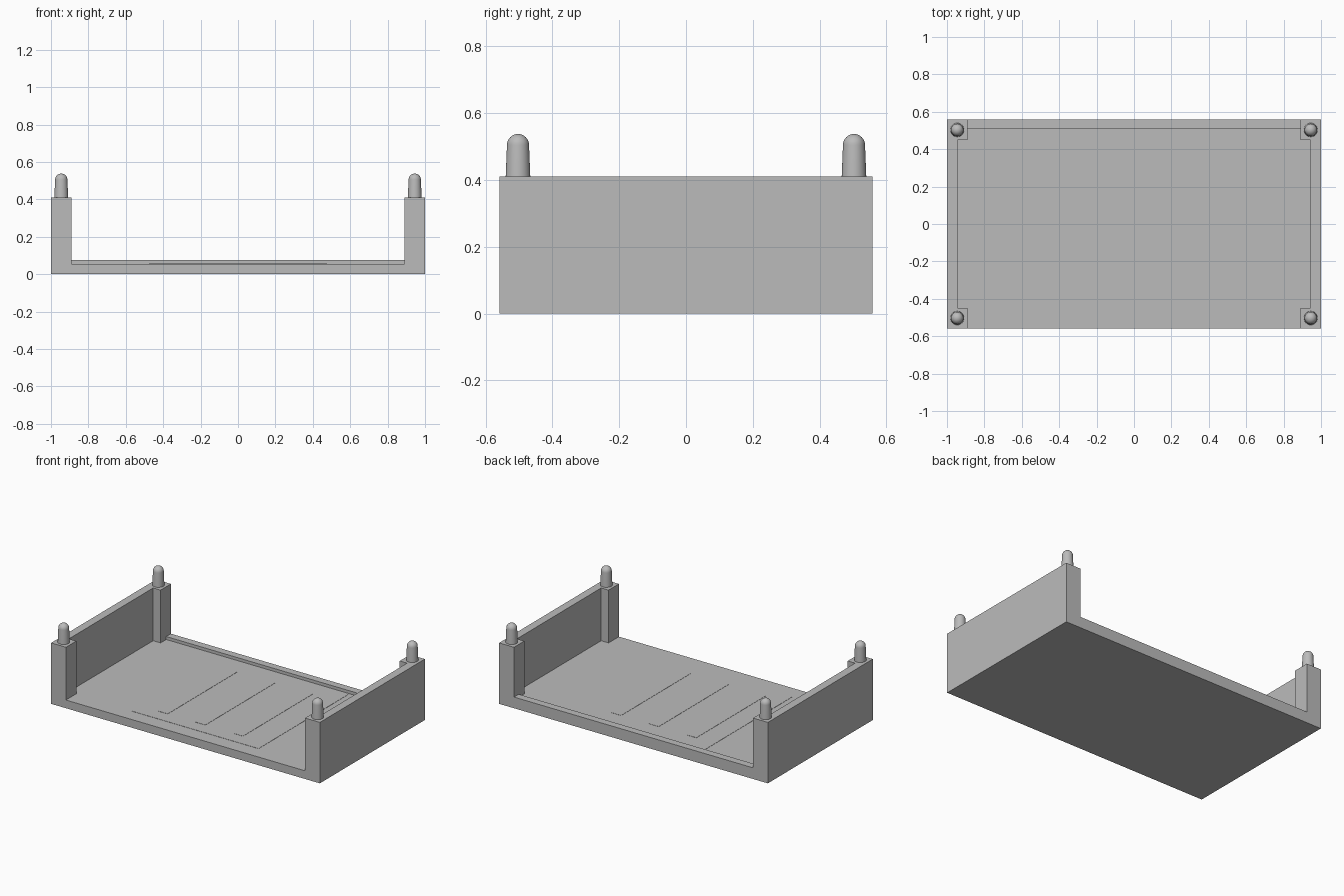
import bpy, bmesh, math

cube = bpy.data.objects.get("Cube")
if cube:
    bpy.data.objects.remove(cube, do_unlink=True)

grey = bpy.data.materials.new("plain grey")
grey.use_nodes = True
GREY = (0.5, 0.5, 0.5, 1)
grey.diffuse_color = GREY
grey.node_tree.nodes["Principled BSDF"].inputs["Base Color"].default_value = GREY

HALF_X, HALF_Y = 1.0, 0.558
WALL, POST = 0.055, 0.11
FLOOR, LIP, TOP = 0.055, 0.075, 0.41


def finish(name, bm):
    bmesh.ops.recalc_face_normals(bm, faces=bm.faces)
    mesh = bpy.data.meshes.new(name)
    bm.to_mesh(mesh)
    bm.free()
    mesh.materials.append(grey)
    obj = bpy.data.objects.new(name, mesh)
    bpy.context.collection.objects.link(obj)
    return obj


def extrude(bm, faces, height):
    new = bmesh.ops.extrude_face_region(bm, geom=faces)["geom"]
    verts = [v for v in new if isinstance(v, bmesh.types.BMVert)]
    bmesh.ops.translate(bm, verts=verts, vec=(0, 0, height))


def add_plate(name, x0, x1, y0, y1, z0, z1):
    bm = bmesh.new()
    bmesh.ops.create_cube(bm, size=1)
    for v in bm.verts:
        v.co = (x1 if v.co.x > 0 else x0, y1 if v.co.y > 0 else y0, z1 if v.co.z > 0 else z0)
    return finish(name, bm)


# Tray: a plan grid thickened into a floor, with walls, posts and back lip pulled up
xs = [-HALF_X, -HALF_X + WALL, -HALF_X + POST, HALF_X - POST, HALF_X - WALL, HALF_X]
ys = [-HALF_Y, -HALF_Y + POST, HALF_Y - POST, HALF_Y - 0.05, HALF_Y]
bm = bmesh.new()
grid = [[bm.verts.new((x, y, 0)) for y in ys] for x in xs]
for a, b in zip(grid, grid[1:]):
    for j in range(len(ys) - 1):
        bm.faces.new((a[j], b[j], b[j + 1], a[j + 1]))
extrude(bm, bm.faces[:], FLOOR)

walls, lip = [], []
for f in bm.faces:
    c = f.calc_center_median()
    if abs(f.normal.z) < 0.5 or c.z < FLOOR - 0.001:
        continue
    in_post = abs(c.x) > HALF_X - POST and abs(c.y) > HALF_Y - POST
    if abs(c.x) > HALF_X - WALL or in_post:
        walls.append(f)
    elif c.y > ys[3]:
        lip.append(f)
extrude(bm, walls, TOP - FLOOR)
extrude(bm, lip, LIP - FLOOR)
bmesh.ops.recalc_face_normals(bm, faces=bm.faces)
bmesh.ops.dissolve_limit(bm, angle_limit=0.01, verts=bm.verts, edges=bm.edges)
finish("tray", bm)

# Thin raised panel and three bars on the floor
add_plate("floor_panel", -0.475, 0.475, -0.46, 0.49, FLOOR - 0.002, FLOOR + 0.0015)
for i in (-1, 0, 1):
    x = -0.02 + 0.28 * i
    add_plate("floor_bar", x - 0.036, x + 0.036, -0.37, 0.37, FLOOR - 0.002, FLOOR + 0.003)

# Tapered, round-topped stacking pegs
R_BASE, R_TOP, DOME = 0.037, 0.033, 0.505
profile = [(R_BASE, TOP - 0.005)]
for i in range(8):
    t = math.radians(90 * i / 8)
    profile.append((R_TOP * math.cos(t), DOME + R_TOP * math.sin(t)))
profile.append((0, DOME + R_TOP))
for sx in (-1, 1):
    for sy in (-1, 1):
        cx, cy = sx * (HALF_X - POST / 2), sy * (HALF_Y - POST / 2)
        bm = bmesh.new()
        vs = [bm.verts.new((cx + r, cy, z)) for r, z in profile]
        es = [bm.edges.new(pair) for pair in zip(vs, vs[1:])]
        bmesh.ops.spin(bm, geom=vs + es, cent=(cx, cy, 0), axis=(0, 0, 1),
                       angle=math.tau, steps=32)
        bmesh.ops.remove_doubles(bm, verts=bm.verts, dist=0.0001)
        side = ("right" if sx < 0 else "left") + ("_front" if sy < 0 else "_back")
        peg = finish(side + "_peg", bm)
        for p in peg.data.polygons:
            p.use_smooth = True
